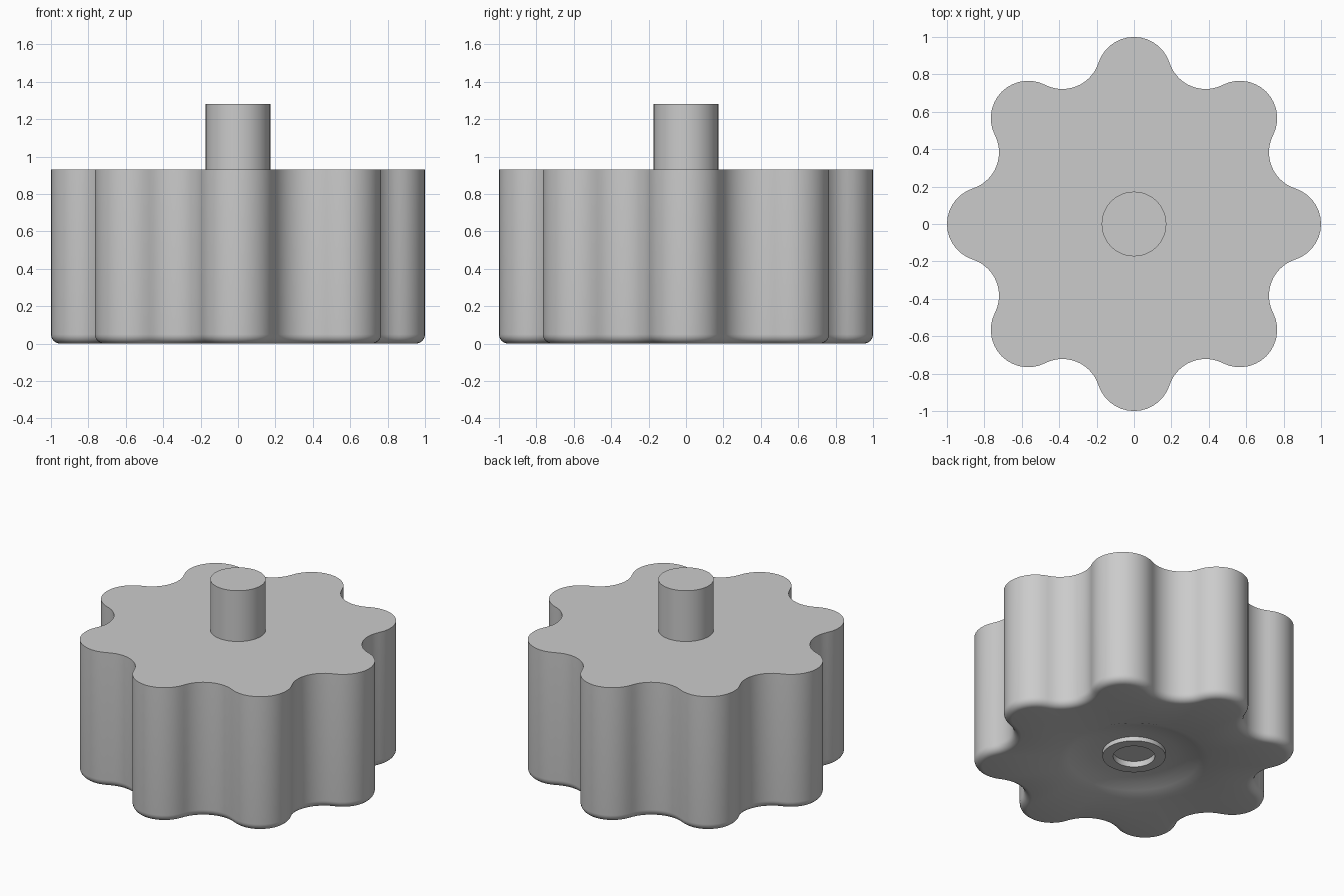
import bpy, bmesh
from math import sin, cos, pi, radians, atan2, hypot

if "Cube" in bpy.data.objects:
    bpy.data.objects.remove(bpy.data.objects["Cube"], do_unlink=True)

LOBES, STEPS = 8, 14
HEIGHT, ROUND = 0.93, 0.05

grey = bpy.data.materials.new("plain grey")
grey.use_nodes = True
grey.diffuse_color = (0.6, 0.6, 0.6, 1)
grey.node_tree.nodes["Principled BSDF"].inputs["Base Color"].default_value = (0.6, 0.6, 0.6, 1)


def lobed_outline(inset):
    """Alternating tangent lobe and valley arcs, shrunk by inset."""
    half = pi / LOBES
    lobe = (0.8, 0.0)
    valley = (cos(half), sin(half))
    turn = atan2(valley[1] - lobe[1], valley[0] - lobe[0])
    r_lobe = 0.2 - inset
    r_valley = hypot(valley[0] - lobe[0], valley[1] - lobe[1]) - r_lobe
    unit = []
    for i in range(STEPS):
        a = -turn + 2 * turn * i / STEPS
        unit.append((lobe[0] + r_lobe * cos(a), r_lobe * sin(a)))
    end = 2 * half - turn + pi
    for i in range(STEPS):
        a = turn + pi + (end - turn - pi) * i / STEPS
        unit.append((valley[0] + r_valley * cos(a), valley[1] + r_valley * sin(a)))
    points = []
    for k in range(LOBES):
        c, s = cos(2 * half * k), sin(2 * half * k)
        points += [(x * c - y * s, x * s + y * c) for x, y in unit]
    return points


def circle(radius, directions):
    return [(radius * x / hypot(x, y), radius * y / hypot(x, y)) for x, y in directions]


def loft(name, rings):
    """Join successive (outline, z) rings and cap both ends."""
    bm = bmesh.new()
    loops = [[bm.verts.new((x, y, z)) for x, y in pts] for pts, z in rings]
    for a, b in zip(loops, loops[1:]):
        for i in range(len(a)):
            j = (i + 1) % len(a)
            bm.faces.new((a[i], a[j], b[j], b[i]))
    bm.faces.new(loops[0])
    bm.faces.new(loops[-1])
    bmesh.ops.recalc_face_normals(bm, faces=bm.faces)
    mesh = bpy.data.meshes.new(name)
    bm.to_mesh(mesh)
    bm.free()
    mesh.materials.append(grey)
    obj = bpy.data.objects.new(name, mesh)
    bpy.context.collection.objects.link(obj)
    bpy.ops.object.select_all(action="DESELECT")
    obj.select_set(True)
    bpy.context.view_layer.objects.active = obj
    bpy.ops.object.shade_smooth_by_angle(angle=radians(35))
    return obj


# Lobed grip with a rounded lower rim
rings = [(lobed_outline(0), HEIGHT)]
for i in range(7):
    a = pi / 2 * i / 6
    rings.append((lobed_outline(ROUND * (1 - cos(a))), ROUND * (1 - sin(a))))

# Shallow dish underneath, holding a short boss with a blind hole
outline = lobed_outline(0)
underside = [(0.47, 0), (0.41, 0.022), (0.34, 0.042), (0.27, 0.055), (0.197, 0.06),
             (0.197, 0.03), (0.13, 0.03), (0.13, 0.07)]
rings += [(circle(r, outline), z) for r, z in underside]
loft("knob_body", rings)

# Central shaft on top
around = [(cos(2 * pi * i / 48), sin(2 * pi * i / 48)) for i in range(48)]
loft("shaft", [(circle(0.173, around), HEIGHT), (circle(0.173, around), 1.28)])
